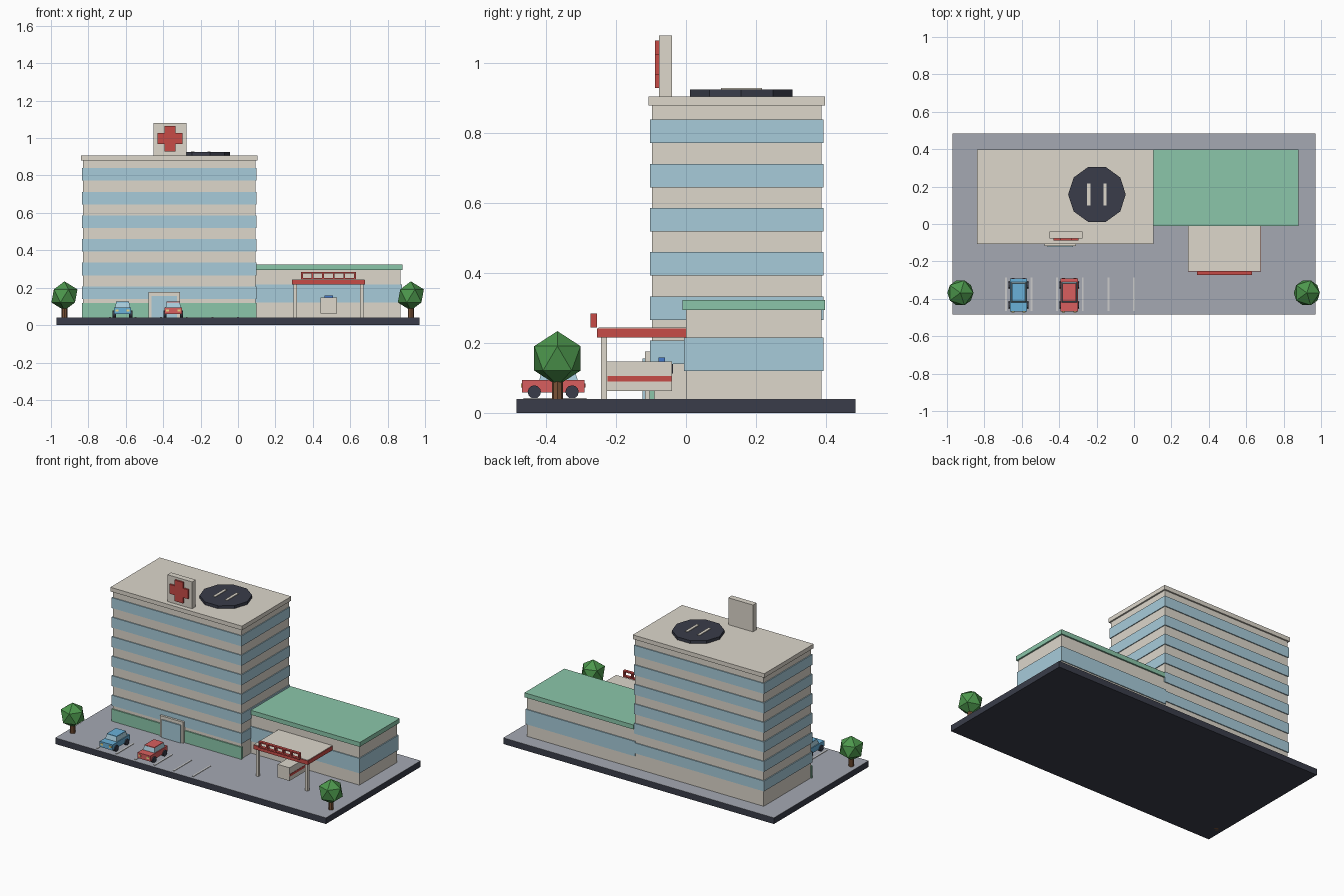
import bpy, math

if "Cube" in bpy.data.objects:
    bpy.data.objects.remove(bpy.data.objects["Cube"])

def mat(name, r, g, b):
    m = bpy.data.materials.new(name)
    m.diffuse_color = tuple((c / 255) ** 2.2 for c in (r, g, b)) + (1,)
    m.use_nodes = True
    m.node_tree.nodes["Principled BSDF"].inputs["Base Color"].default_value = m.diffuse_color
    return m

BEIGE = mat("beige", 220, 214, 202)
GLASS = mat("glass", 166, 202, 217)
GREEN = mat("mint", 138, 197, 168)
RED = mat("red", 198, 76, 72)
DARK = mat("dark", 60, 63, 75)
PAVE = mat("pavement", 163, 167, 177)
WHITE = mat("line", 205, 205, 205)
LEAF = mat("leaf", 78, 150, 78)
BARK = mat("bark", 122, 84, 58)
CARBLUE = mat("car_blue", 105, 175, 215)
CARRED = mat("car_red", 215, 95, 95)
LAMP = mat("lamp", 240, 215, 130)
BEACON = mat("beacon", 70, 120, 200)

def box(name, x, y, z, m, taper=1.0):
    """Box from (min, max) pairs; taper scales the top."""
    cx, cy = sum(x) / 2, sum(y) / 2
    v = []
    for zz, s in ((z[0], 1), (z[1], taper)):
        hx, hy = (x[1] - x[0]) / 2 * s, (y[1] - y[0]) / 2 * s
        v += [(cx + a * hx, cy + b * hy, zz) for a, b in ((-1, -1), (1, -1), (1, 1), (-1, 1))]
    f = [(3, 2, 1, 0), (4, 5, 6, 7)] + [(i, (i + 1) % 4, (i + 1) % 4 + 4, i + 4) for i in range(4)]
    me = bpy.data.meshes.new(name)
    me.from_pydata(v, [], f)
    me.materials.append(m)
    o = bpy.data.objects.new(name, me)
    bpy.context.collection.objects.link(o)
    return o

def cyl(name, loc, r, depth, n, m, rot=(0, 0, 0)):
    bpy.ops.mesh.primitive_cylinder_add(vertices=n, radius=r, depth=depth, location=loc, rotation=rot)
    o = bpy.context.object
    o.name = name
    o.data.materials.append(m)
    return o

# Site slab and pavement
box("site_base", (-.97, .97), (-.485, .485), (0, .039), DARK)
box("pavement", (-.97, .97), (-.485, .485), (.039, .04), PAVE)
for i in range(6):
    x = -.685 + .137 * i
    box("parking_line", (x - .005, x + .005), (-.465, -.285), (.04, .043), WHITE)

# Tower with wrapped window bands
box("tower", (-.829, .093), (-.097, .388), (.04, .88), BEIGE)
for i in range(6):
    z = .14 + .1264 * i
    box("tower_window_band", (-.835, .098), (-.103, .394), (z, z + .067), GLASS)
box("tower_roof", (-.84, .103), (-.107, .398), (.879, .906), BEIGE)
box("tower_plinth", (-.835, .098), (-.105, -.09), (.04, .118), GREEN)

# Low wing
box("wing", (.09, .87), (0, .388), (.04, .295), BEIGE)
box("wing_window_band", (.09, .876), (-.006, .394), (.12, .216), GLASS)
box("wing_roof", (.099, .88), (-.01, .398), (.294, .323), GREEN)

# Main entrance
box("entrance_frame", (-.478, -.311), (-.117, -.1), (.04, .176), BEIGE)
box("entrance_glass", (-.462, -.327), (-.124, -.11), (.04, .155), GLASS)

# Roof sign with cross
box("roof_sign", (-.452, -.275), (-.077, -.04), (.906, 1.08), BEIGE)
box("cross_upright", (-.394, -.334), (-.088, -.077), (.929, 1.065), RED)
box("cross_arm_left", (-.431, -.394), (-.088, -.077), (.967, 1.027), RED)
box("cross_arm_right", (-.334, -.297), (-.088, -.077), (.967, 1.027), RED)

# Landing pad with two plain guide stripes
cyl("landing_pad", (-.198, .158, .9155), .154, .019, 10, DARK, (0, 0, math.pi / 10 * 5))
for x in (-.241, -.155):
    box("landing_stripe", (x - .009, x + .009), (.1, .217), (.924, .929), BEIGE)

# Canopy with posts and red fascia frame
box("canopy", (.288, .678), (-.254, 0), (.216, .242), RED)
box("canopy_top", (.29, .676), (-.25, 0), (.242, .245), BEIGE)
for x in (.307, .661):
    box("canopy_post", (x - .009, x + .009), (-.243, -.226), (.04, .217), BEIGE)
for z in (.244, .277):
    box("fascia_rail", (.337, .63), (-.273, -.254), (z, z + .008), RED)
for i in range(6):
    x = .337 + .0566 * i
    box("fascia_bar", (x, x + .01), (-.273, -.254), (.252, .277), RED)

# Ambulance parked under the canopy
box("ambulance_body", (.442, .528), (-.226, -.04), (.062, .147), BEIGE)
box("ambulance_stripe", (.44, .53), (-.225, -.041), (.09, .105), RED)
box("ambulance_windscreen", (.45, .52), (-.04, -.037), (.112, .14), DARK)
box("ambulance_beacon", (.462, .508), (-.079, -.06), (.147, .158), BEACON)

# Parked cars
def car(x, m):
    box("car_body", (x - .046, x + .046), (-.469, -.291), (.058, .094), m)
    box("car_windows", (x - .041, x + .041), (-.42, -.31), (.094, .12), GLASS, .86)
    box("car_roof", (x - .035, x + .035), (-.412, -.318), (.12, .125), m)
    for s in (-1, 1):
        box("headlamp", (x + s * .03 - .008, x + s * .03 + .008), (-.472, -.468), (.072, .084), LAMP)
        box("tail_lamp", (x + s * .03 - .008, x + s * .03 + .008), (-.292, -.288), (.072, .084), RED)
        for y in (-.434, -.326):
            cyl("car_wheel", (x + s * .044, y, .06), .019, .018, 12, DARK, (0, math.pi / 2, 0))

car(-.617, CARBLUE)
car(-.346, CARRED)

# Trees
for x in (-.928, .924):
    cyl("tree_trunk", (x, -.368, .06), .016, .12, 8, BARK)
    bpy.ops.mesh.primitive_ico_sphere_add(subdivisions=1, radius=.078, location=(x, -.368, .156))
    o = bpy.context.object
    o.name = "tree_crown"
    o.data.materials.append(LEAF)
